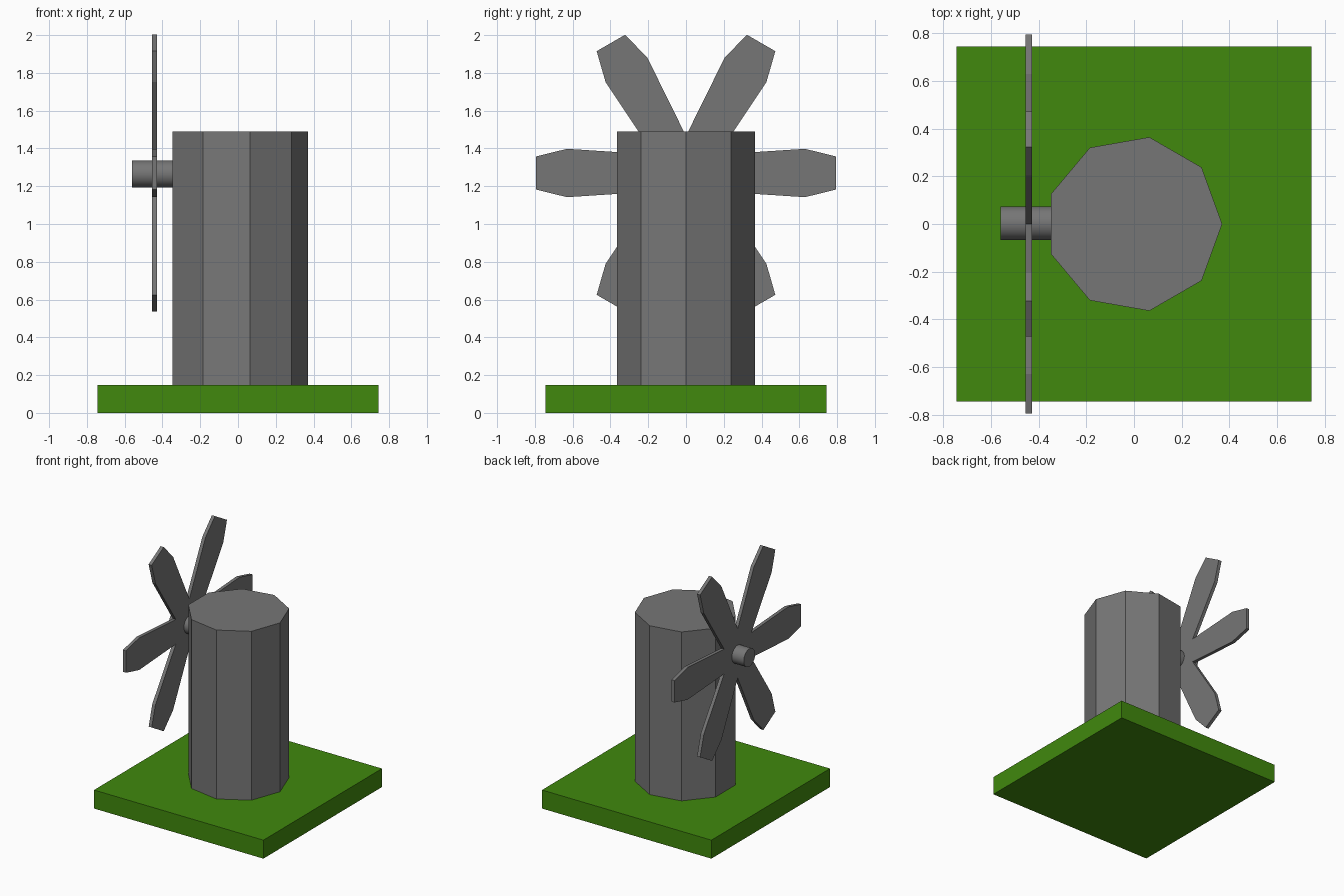
import bpy
import bmesh
from math import cos, sin, pi, radians

if "Cube" in bpy.data.objects:
    bpy.data.objects.remove(bpy.data.objects["Cube"])

HUB_Z = 1.27


def material(name, color):
    mat = bpy.data.materials.new(name)
    mat.diffuse_color = (*color, 1)
    mat.use_nodes = True
    mat.node_tree.nodes["Principled BSDF"].inputs["Base Color"].default_value = mat.diffuse_color
    return mat


green = material("grass_green", (0.052, 0.25, 0.004))
grey = material("dark_grey", (0.182, 0.182, 0.182))


def prism(name, points, offset, mat):
    """Extrude a closed outline of 3D points along an offset."""
    bm = bmesh.new()
    face = bm.faces.new([bm.verts.new(p) for p in points])
    ext = bmesh.ops.extrude_face_region(bm, geom=[face], use_keep_orig=True)
    verts = [g for g in ext["geom"] if isinstance(g, bmesh.types.BMVert)]
    bmesh.ops.translate(bm, verts=verts, vec=offset)
    bmesh.ops.recalc_face_normals(bm, faces=bm.faces[:])
    mesh = bpy.data.meshes.new(name)
    bm.to_mesh(mesh)
    bm.free()
    mesh.materials.append(mat)
    obj = bpy.data.objects.new(name, mesh)
    bpy.context.collection.objects.link(obj)
    return obj


# Grass base
h = 0.745
prism("grass_base", [(-h, -h, 0), (h, -h, 0), (h, h, 0), (-h, h, 0)],
      (0, 0, 0.147), green)

# Nine-sided tower, one corner facing +x
prism("tower",
      [(0.37 * cos(2 * pi * i / 9), 0.37 * sin(2 * pi * i / 9), 0.147)
       for i in range(9)], (0, 0, 1.343), grey)

# Six-bladed sail wheel, one star-shaped outline in the yz plane
blade = [(0.63, -0.128), (0.795, -0.087), (0.795, 0.087), (0.63, 0.128),
         (0.17, 0.17 * 0.57735)]
outline = []
for i in range(6):
    a = radians(60 * i)
    for r, w in blade:
        outline.append((-0.455, r * cos(a) - w * sin(a),
                        HUB_Z + r * sin(a) + w * cos(a)))
prism("sail_wheel", outline, (0.027, 0, 0), grey)

# Round axle from the tower through the sails
bpy.ops.mesh.primitive_cylinder_add(vertices=32, radius=0.071, depth=0.24,
                                    location=(-0.44, 0.003, 1.265),
                                    rotation=(0, pi / 2, 0))
axle = bpy.context.object
axle.name = "axle"
axle.data.materials.append(grey)
bpy.ops.object.shade_smooth_by_angle(angle=radians(30))
